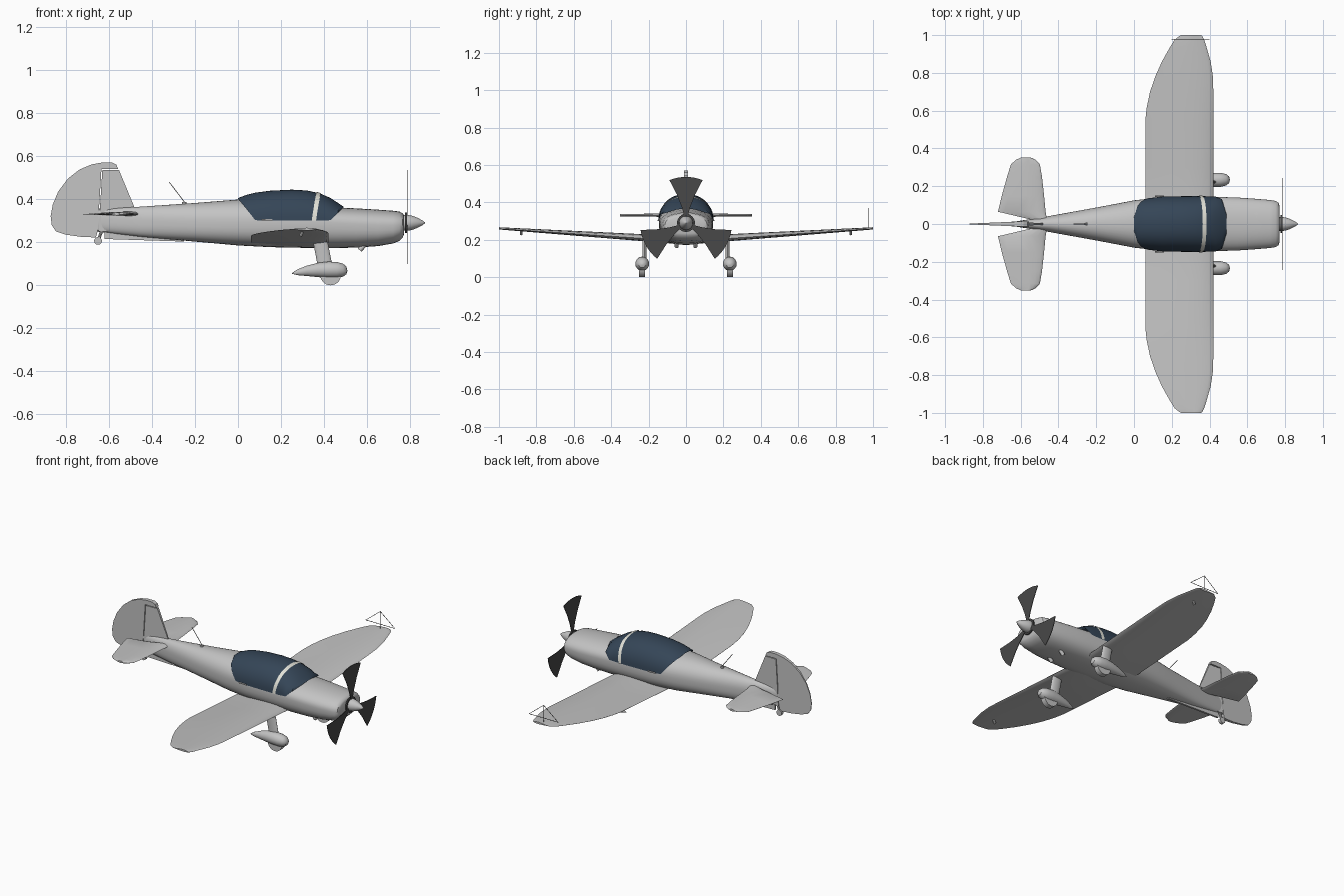
import bpy, bmesh, math
from mathutils import Vector

if "Cube" in bpy.data.objects:
    bpy.data.objects.remove(bpy.data.objects["Cube"])


def material(name, rgb):
    m = bpy.data.materials.new(name)
    m.diffuse_color = (*rgb, 1)
    m.use_nodes = True
    m.node_tree.nodes["Principled BSDF"].inputs["Base Color"].default_value = m.diffuse_color
    return m


GREY = material("light_grey_paint", (0.55, 0.55, 0.55))
GLASS = material("dark_blue_glass", (0.035, 0.06, 0.095))
WHITE = material("off_white_frame", (0.75, 0.75, 0.68))
DARK = material("dark_grey_blade", (0.065, 0.065, 0.065))


def build(name, verts, faces, mat, angle=35):
    me = bpy.data.meshes.new(name)
    me.from_pydata([tuple(v) for v in verts], [], faces)
    bm = bmesh.new()
    bm.from_mesh(me)
    bmesh.ops.remove_doubles(bm, verts=bm.verts, dist=0.00005)
    bmesh.ops.recalc_face_normals(bm, faces=bm.faces)
    bm.to_mesh(me)
    bm.free()
    ob = bpy.data.objects.new(name, me)
    bpy.context.collection.objects.link(ob)
    me.materials.append(mat)
    bpy.ops.object.select_all(action='DESELECT')
    ob.select_set(True)
    bpy.context.view_layer.objects.active = ob
    bpy.ops.object.shade_smooth_by_angle(angle=math.radians(angle))
    return ob


def loft(name, rings, mat, closed=True, caps=True, angle=35):
    n = len(rings[0])
    verts = [p for r in rings for p in r]
    faces = []
    for i in range(len(rings) - 1):
        for j in range(n if closed else n - 1):
            k = (j + 1) % n
            faces.append((i * n + j, i * n + k, (i + 1) * n + k, (i + 1) * n + j))
    if caps:
        faces += [tuple(range(n)), tuple(range((len(rings) - 1) * n, len(rings) * n))]
    return build(name, verts, faces, mat, angle)


def plate(name, outline, mat, half):
    """Side-view (x, z) outline thickened along y; half(x) is the half thickness."""
    return loft(name, [[(x, s * half(x), z) for x, z in outline] for s in (-1, 1)], mat, angle=20)


def rod(name, a, b, r, mat, n=8, r2=None):
    a, b = Vector(a), Vector(b)
    q = (b - a).to_track_quat('Z', 'Y')
    rings = [[c + q @ Vector((rr * math.cos(t), rr * math.sin(t), 0))
              for t in (2 * math.pi * i / n for i in range(n))]
             for c, rr in ((a, r), (b, r if r2 is None else r2))]
    return loft(name, rings, mat)


def lerp(table, x):
    for a, b in zip(table, table[1:]):
        if x <= b[0]:
            f = max(0, (x - a[0]) / (b[0] - a[0]))
            return [p + (q - p) * f for p, q in zip(a, b)][1:]
    return list(table[-1][1:])


def spow(v, e):
    return math.copysign(abs(v) ** e, v)


# Fuselage: x, top, bottom, half width, height of widest point
BODY = [(-0.66, 0.355, 0.25, 0.008, 0.31), (-0.45, 0.365, 0.225, 0.042, 0.30),
        (-0.2, 0.382, 0.203, 0.087, 0.295), (0.0, 0.398, 0.185, 0.125, 0.295),
        (0.15, 0.395, 0.177, 0.142, 0.295), (0.3, 0.378, 0.174, 0.145, 0.295),
        (0.45, 0.362, 0.173, 0.143, 0.29), (0.55, 0.357, 0.175, 0.14, 0.285),
        (0.65, 0.351, 0.182, 0.133, 0.28), (0.72, 0.346, 0.194, 0.127, 0.28),
        (0.75, 0.342, 0.206, 0.122, 0.28), (0.765, 0.334, 0.222, 0.112, 0.28),
        (0.77, 0.325, 0.235, 0.098, 0.28)]
rings = []
for x, top, bot, w, zc in BODY:
    ring = []
    for i in range(40):
        t = 2 * math.pi * i / 40
        s, c = math.sin(t), math.cos(t)
        h, e = (top - zc, 2 / 2.2) if s >= 0 else (zc - bot, 2 / 2.7)
        ring.append((x, w * spow(c, e), zc + h * spow(s, e)))
    rings.append(ring)
loft("fuselage", rings, GREY)

# Canopy glass: x, top, lower edge
CANOPY = [(0.0, 0.402, 0.399), (0.04, 0.417, 0.352), (0.08, 0.427, 0.302), (0.15, 0.436, 0.3),
          (0.25, 0.441, 0.3), (0.32, 0.437, 0.3), (0.38, 0.424, 0.3), (0.43, 0.402, 0.302),
          (0.465, 0.379, 0.335), (0.49, 0.362, 0.359)]


def canopy_arc(x, grow, slant=0.0, n=24):
    arc = []
    top, low = lerp(CANOPY, x)
    t0 = math.asin(min(1, ((low - 0.295) / (top - 0.295)) ** 1.1))
    for i in range(n + 1):
        t = t0 + (math.pi - 2 * t0) * i / n
        xx = x + slant * math.sin(t)
        h, w = lerp(CANOPY, xx)[0] - 0.295 + grow, lerp(BODY, xx)[2] + grow
        e = 2 / 2.2
        arc.append((xx, w * spow(math.cos(t), e), 0.295 + h * spow(math.sin(t), e)))
    return arc


loft("canopy", [canopy_arc(x, 0.003) for x in sorted({c[0] for c in CANOPY} | {0.02, 0.06, 0.2, 0.35, 0.405})],
     GLASS, closed=False, caps=False)
loft("canopy_bow", [canopy_arc(x, 0.006, 0.022) for x in (0.342, 0.352, 0.362)],
     WHITE, closed=False, caps=False)

# Wing: span position, trailing edge, leading edge
WING = [(0, 0.06, 0.42), (0.3, 0.06, 0.42), (0.55, 0.06, 0.42), (0.62, 0.068, 0.42),
        (0.7, 0.085, 0.42), (0.78, 0.112, 0.418), (0.86, 0.148, 0.406), (0.93, 0.187, 0.386),
        (0.975, 0.215, 0.372), (0.995, 0.24, 0.362), (1.0, 0.25, 0.355)]
FOIL = [(0, 0.03), (0.15, 0.24), (0.4, 0.72), (0.65, 1), (0.82, 0.92), (0.93, 0.62), (0.98, 0.33)]


def foil_ring(y, te, le, z, t):
    pts = [(c, 0.6 * h) for c, h in FOIL] + [(1, 0)] + [(c, -0.4 * h) for c, h in reversed(FOIL)]
    return [(te + (le - te) * c, y, z + t * h) for c, h in pts]


def both_sides(table):
    return [(-r[0], *r[1:]) for r in reversed(table) if r[0] > 0] + list(table)


loft("wing", [foil_ring(y, te, le, 0.192 + 0.068 * abs(y), 0.045 - 0.033 * abs(y))
              for y, te, le in both_sides(WING)], GREY)

# Tailplane halves, with a notch for the rudder
TAIL = [(0.02, -0.53, -0.46), (0.065, -0.72, -0.468), (0.15, -0.7, -0.476), (0.25, -0.672, -0.487),
        (0.315, -0.652, -0.498), (0.34, -0.625, -0.52), (0.353, -0.595, -0.55)]
for s, side in ((1, "left"), (-1, "right")):
    loft("tailplane_" + side, [foil_ring(s * y, te, le, 0.33, 0.02 - 0.02 * y) for y, te, le in TAIL], GREY)

# Fin, rudder with overhanging horn, and keel strip
plate("fin", [(-0.48, 0.36), (-0.553, 0.536), (-0.63, 0.536), (-0.648, 0.25), (-0.6, 0.25)], GREY,
      lambda x: 0.012 - 0.05 * (x + 0.64))
plate("rudder", [(-0.557, 0.541), (-0.565, 0.56), (-0.585, 0.57), (-0.63, 0.57), (-0.68, 0.561),
                 (-0.735, 0.538), (-0.79, 0.495), (-0.835, 0.435), (-0.86, 0.375), (-0.87, 0.32),
                 (-0.865, 0.28), (-0.845, 0.25), (-0.8, 0.235), (-0.73, 0.225), (-0.66, 0.222),
                 (-0.652, 0.25), (-0.634, 0.541)], GREY,
      lambda x: 0.002 + 0.01 * min(1, (x + 0.87) / 0.23))
plate("keel", [(-0.62, 0.215), (-0.62, 0.26), (-0.25, 0.23), (-0.25, 0.203)], GREY, lambda x: 0.006)

# Tail wheel
rod("tail_wheel", (-0.65, -0.009, 0.206), (-0.65, 0.009, 0.206), 0.018, GREY, 20)
rod("tail_wheel_strut", (-0.63, 0, 0.26), (-0.65, 0, 0.206), 0.007, GREY)

# Main gear: fairing, wheel, and leg on each side
SPAT = [(0.25, 0.001, 0.001, 0.055), (0.275, 0.013, 0.01, 0.06), (0.32, 0.024, 0.022, 0.067),
        (0.37, 0.033, 0.031, 0.071), (0.42, 0.038, 0.037, 0.072), (0.46, 0.037, 0.037, 0.071),
        (0.488, 0.03, 0.03, 0.07), (0.503, 0.018, 0.018, 0.069), (0.508, 0.001, 0.001, 0.068)]


def angles(n):
    return [2 * math.pi * i / n for i in range(n)]


for s, side in ((1, "left"), (-1, "right")):
    y = 0.234 * s
    loft("wheel_fairing_" + side, [[(x, y + w * math.cos(t), z + h * math.sin(t)) for t in angles(20)]
                                   for x, h, w, z in SPAT], GREY)
    rod("wheel_" + side, (0.43, y - 0.016, 0.048), (0.43, y + 0.016, 0.048), 0.048, GREY, 28)
    loft("gear_leg_" + side, [[(x + 0.034 * math.cos(t), y - 0.012 * s + 0.012 * math.sin(t), z)
                               for t in angles(14)] for x, z in ((0.405, 0.085), (0.383, 0.2))], GREY)
    # Small fittings: exhaust, cabin step, wing-tip underside bump
    rod("exhaust_" + side, (0.59, 0.05 * s, 0.19), (0.565, 0.05 * s, 0.163), 0.011, GREY, 12)
    rod("cabin_step_" + side, (0.11, 0.146 * s, 0.304), (0.16, 0.148 * s, 0.304), 0.004, GREY)
    rod("wing_fitting_" + side, (0.3, 0.88 * s, 0.25), (0.29, 0.88 * s, 0.227), 0.007, GREY)

# Spinner, hub and three fan-shaped blades
AX = 0.29
SPIN = [(0.762, 0.036), (0.785, 0.037), (0.805, 0.034), (0.83, 0.025), (0.855, 0.012), (0.866, 0.004), (0.869, 0.0008)]
loft("spinner", [[(x, r * math.cos(t), AX + r * math.sin(t)) for t in angles(24)] for x, r in SPIN], GREY)
rod("hub_disc", (0.776, 0, AX), (0.784, 0, AX), 0.048, DARK, 24)
for k in range(3):
    base = math.pi / 2 + k * 2 * math.pi / 3
    outline = [(0.02, -0.25), (0.09, -0.26), (0.16, -0.31)]
    outline += [(0.246, -0.37 + 0.74 * i / 8) for i in range(9)]
    outline += [(0.16, 0.31), (0.09, 0.26), (0.02, 0.25)]
    loft("propeller_blade_%d" % (k + 1),
         [[(x, r * math.cos(base + a), AX + r * math.sin(base + a)) for r, a in outline]
          for x in (0.784, 0.787)], DARK)

# Whip antenna, and sighting frame on the left wing tip
rod("antenna", (-0.24, 0, 0.375), (-0.32, 0, 0.48), 0.002, GREY, 6)
rod("antenna_base", (-0.25, 0, 0.37), (-0.25, 0, 0.386), 0.01, GREY, 12)
corners = [(0.2, 0.978, 0.29), (0.4, 0.978, 0.29), (0.3, 0.978, 0.37)]
for i in range(3):
    rod("sight_frame_%d" % (i + 1), corners[i], corners[(i + 1) % 3], 0.0015, DARK, 6)
rod("sight_post", (0.3, 0.978, 0.255), (0.3, 0.978, 0.37), 0.0015, DARK, 6)
